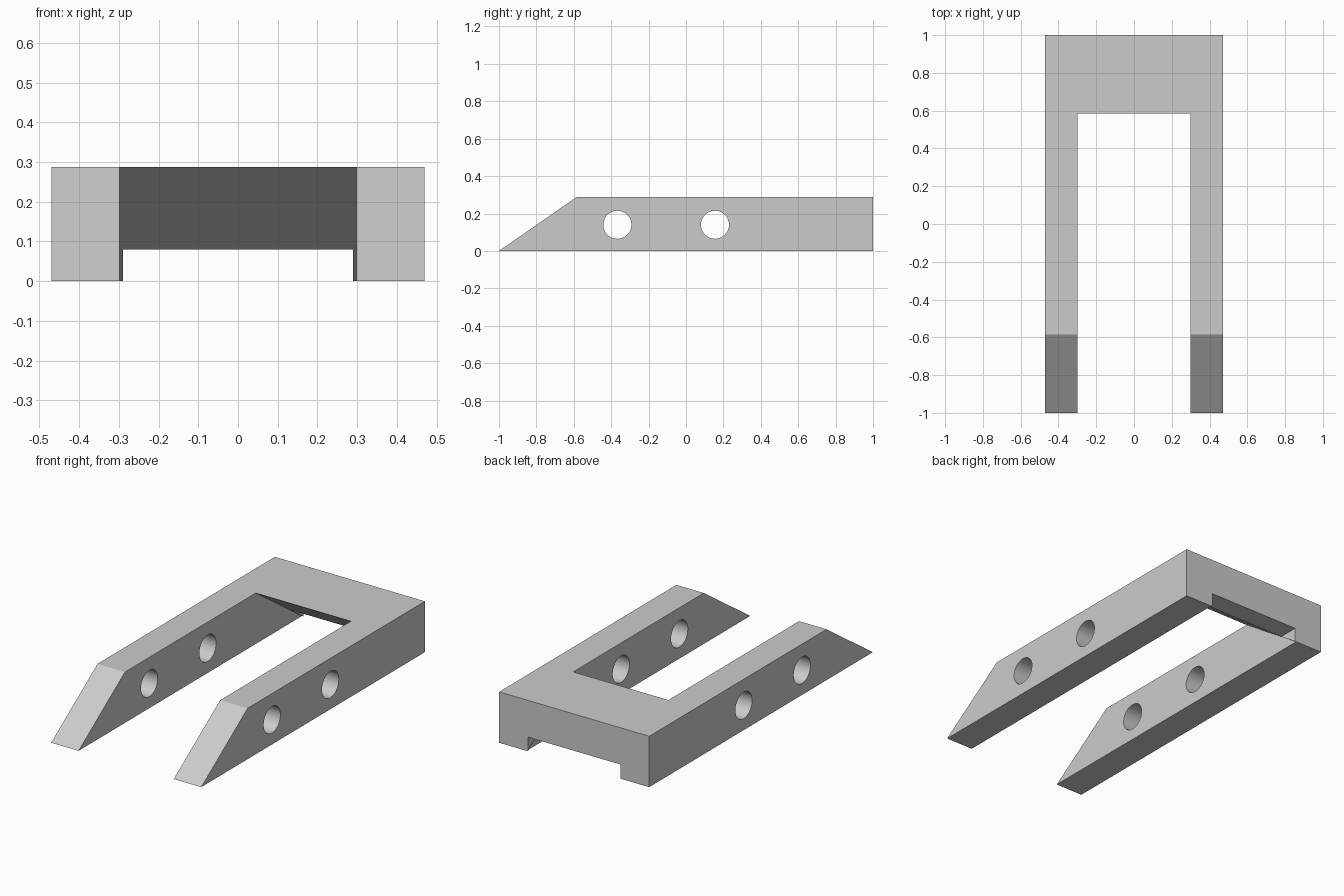
import bpy
import bmesh
import math
from mathutils import Matrix

if "Cube" in bpy.data.objects:
    bpy.data.objects.remove(bpy.data.objects["Cube"], do_unlink=True)

# Main dimensions
WIDTH, HEIGHT, RAMP = 0.94, 0.288, 0.415
GAP, NOTCH, NOTCH_TOP = 0.596, 0.58, 0.08
HOLE_Y, HOLE_Z, HOLE_R = (-0.367, 0.155), 0.14, 0.075

grey = bpy.data.materials.new("light_grey")
grey.use_nodes = True
colour = (0.6, 0.6, 0.6, 1)
grey.diffuse_color = colour
grey.node_tree.nodes["Principled BSDF"].inputs["Base Color"].default_value = colour


def add_object(name, bm):
    bmesh.ops.recalc_face_normals(bm, faces=bm.faces)
    mesh = bpy.data.meshes.new(name)
    bm.to_mesh(mesh)
    bm.free()
    mesh.materials.append(grey)
    obj = bpy.data.objects.new(name, mesh)
    bpy.context.collection.objects.link(obj)
    return obj


def side_profile(name, points, width):
    """Extrude a (y, z) outline across x, centred on x = 0."""
    bm = bmesh.new()
    face = bm.faces.new([bm.verts.new((-width / 2, y, z)) for y, z in points])
    new = bmesh.ops.extrude_face_region(bm, geom=[face])["geom"]
    verts = [v for v in new if isinstance(v, bmesh.types.BMVert)]
    bmesh.ops.translate(bm, verts=verts, vec=(width, 0, 0))
    return add_object(name, bm)


def cylinder_across(name, y, z, radius):
    bm = bmesh.new()
    turn = Matrix.Translation((0, y, z)) @ Matrix.Rotation(math.pi / 2, 4, "Y")
    bmesh.ops.create_cone(bm, cap_ends=True, segments=48, radius1=radius,
                          radius2=radius, depth=WIDTH + 0.4, matrix=turn)
    return add_object(name, bm)


def cut(obj, cutter):
    mod = obj.modifiers.new("cut", "BOOLEAN")
    mod.operation, mod.solver, mod.object = "DIFFERENCE", "EXACT", cutter
    bpy.context.view_layer.objects.active = obj
    bpy.ops.object.modifier_apply(modifier=mod.name)
    bpy.data.objects.remove(cutter, do_unlink=True)


# Body: block with ramped front ends
frame = side_profile("forked_frame", [(-1, 0), (1, 0), (1, HEIGHT), (RAMP - 1, HEIGHT)], WIDTH)

# Gap between the arms, ending in an undercut slope that meets the rear bottom edge
slope = RAMP / HEIGHT
over = 0.1
back = 0.999
cut(frame, side_profile("gap_cutter", [
    (-1.2, -over), (back + over * slope, -over),
    (back - (HEIGHT + over) * slope, HEIGHT + over), (-1.2, HEIGHT + over)], GAP))

# Low notch through the rear crossbar
cut(frame, side_profile("notch_cutter", [
    (0.5, -over), (1.2, -over), (1.2, NOTCH_TOP), (0.5, NOTCH_TOP)], NOTCH))

# Round holes through both arms
for y in HOLE_Y:
    cut(frame, cylinder_across("hole_cutter", y, HOLE_Z, HOLE_R))

bpy.ops.object.select_all(action="DESELECT")
frame.select_set(True)
bpy.context.view_layer.objects.active = frame
bpy.ops.object.shade_smooth_by_angle(angle=math.radians(30))
